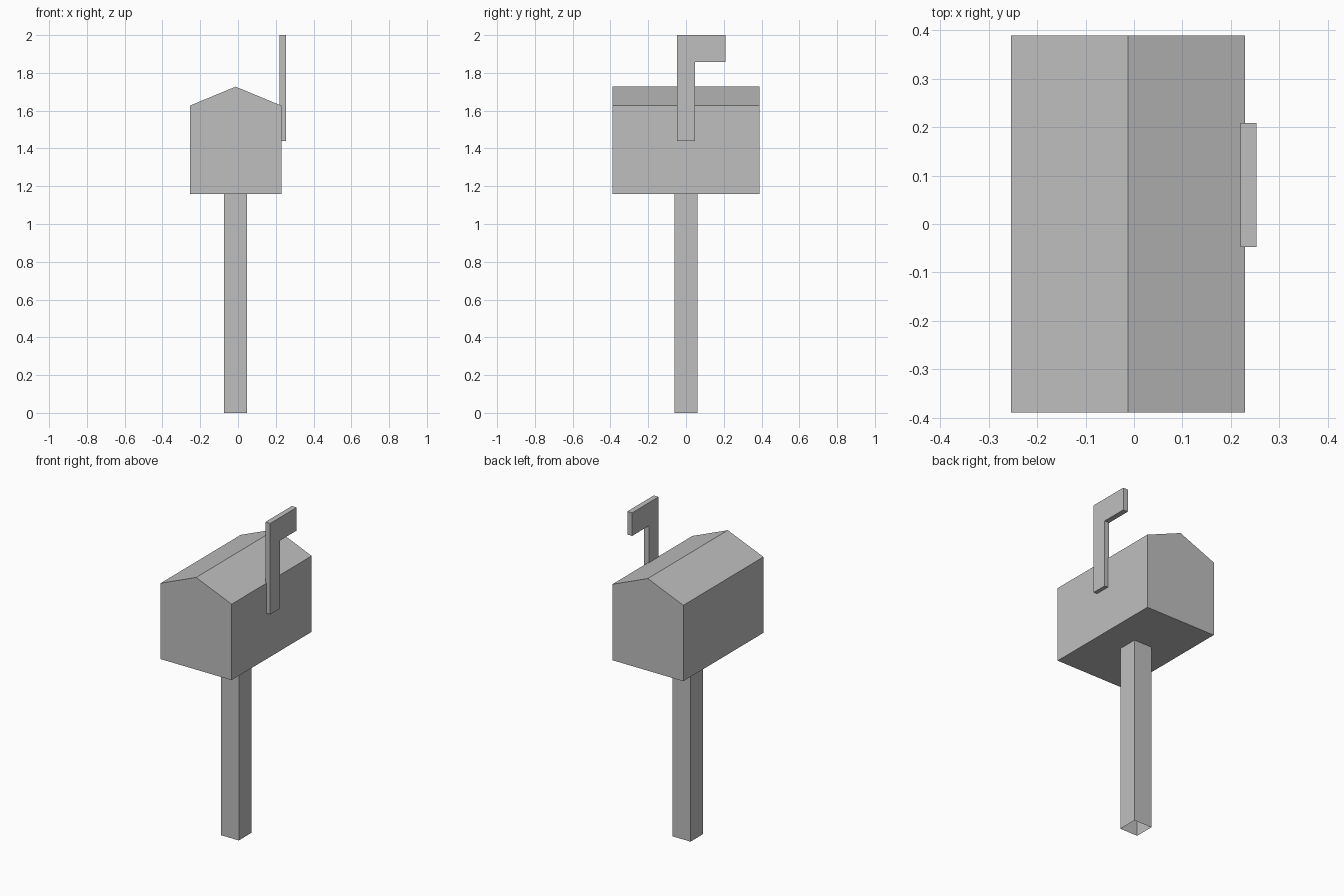
import bpy
import bmesh
from mathutils import Vector

cube = bpy.data.objects.get("Cube")
if cube:
    bpy.data.objects.remove(cube, do_unlink=True)

GREY = (0.52, 0.52, 0.52, 1)
grey = bpy.data.materials.new("plain grey")
grey.use_nodes = True
grey.diffuse_color = GREY
grey.node_tree.nodes["Principled BSDF"].inputs["Base Color"].default_value = GREY


def extrude_profile(name, points, depth, capped=True):
    """Sweep a flat outline along a depth vector into a prism."""
    bm = bmesh.new()
    start = bm.faces.new([bm.verts.new(p) for p in points])
    result = bmesh.ops.extrude_face_region(bm, geom=[start], use_keep_orig=True)
    moved = [g for g in result["geom"] if isinstance(g, bmesh.types.BMVert)]
    bmesh.ops.translate(bm, verts=moved, vec=depth)
    bmesh.ops.recalc_face_normals(bm, faces=bm.faces)
    if not capped:
        axis = Vector(depth).normalized()
        caps = [f for f in bm.faces if abs(f.normal.dot(axis)) > 0.9]
        bmesh.ops.delete(bm, geom=caps, context="FACES_ONLY")
    mesh = bpy.data.meshes.new(name)
    bm.to_mesh(mesh)
    bm.free()
    mesh.materials.append(grey)
    obj = bpy.data.objects.new(name, mesh)
    bpy.context.collection.objects.link(obj)
    return obj


# Square post, an open tube
post = [(-0.074, -0.061), (0.048, -0.061), (0.048, 0.062), (-0.074, 0.062)]
extrude_profile("post", [(x, y, 0) for x, y in post], (0, 0, 1.16), capped=False)

# Box with a gabled roof
gable = [(-0.254, 1.16), (0.229, 1.16), (0.229, 1.627), (-0.0125, 1.727), (-0.254, 1.627)]
extrude_profile("mailbox_body", [(x, -0.389, z) for x, z in gable], (0, 0.778, 0))

# Raised signal flag on the left wall
flag = [(-0.048, 1.44), (0.047, 1.44), (0.047, 1.858), (0.209, 1.858), (0.209, 2), (-0.048, 2)]
extrude_profile("signal_flag", [(0.22, y, z) for y, z in flag], (0.033, 0, 0))
